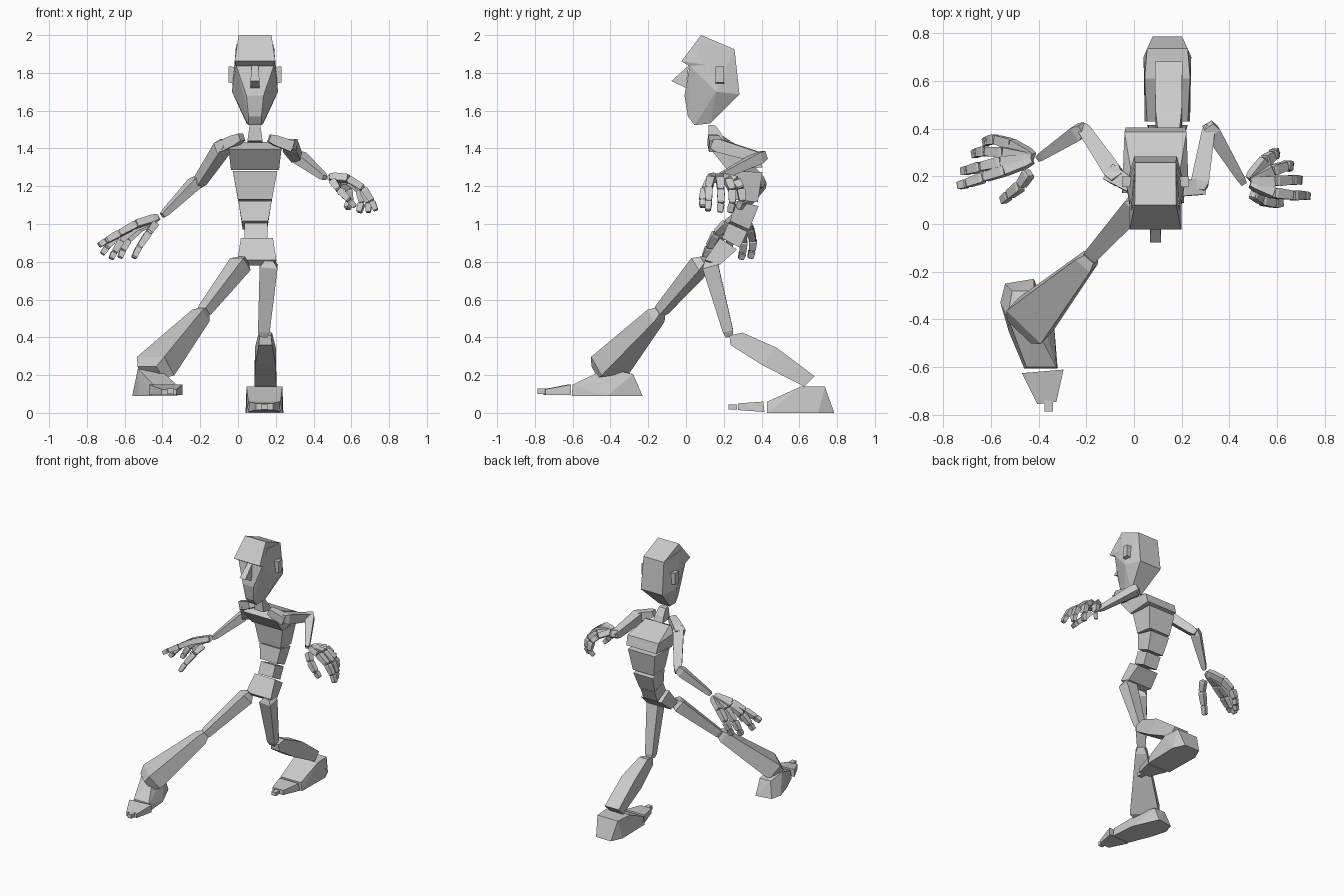
import bpy, bmesh
from mathutils import Vector as V

CX = 0.09  # body centre line


def hull(name, pts):
    me = bpy.data.meshes.new(name)
    bm = bmesh.new()
    for p in pts:
        bm.verts.new(p)
    r = bmesh.ops.convex_hull(bm, input=bm.verts)
    junk = [g for g in r["geom_interior"] if isinstance(g, bmesh.types.BMVert)]
    bmesh.ops.delete(bm, geom=junk, context='VERTS')
    bmesh.ops.dissolve_limit(bm, angle_limit=0.05, verts=bm.verts, edges=bm.edges)
    bmesh.ops.recalc_face_normals(bm, faces=bm.faces)
    bm.to_mesh(me)
    bm.free()
    ob = bpy.data.objects.new(name, me)
    bpy.context.collection.objects.link(ob)
    return ob


def sym(name, pts, cx=CX):
    """Hull of (half width, y, z) points mirrored about the centre line."""
    return hull(name, [(cx + s * w, y, z) for w, y, z in pts for s in (-1, 1)])


def limb(name, a, b, stations, up=(0, 0, 1)):
    """Tapered box from a to b; stations are (t, width, thickness)."""
    a, b = V(a), V(b)
    d = (b - a).normalized()
    side = d.cross(V(up)).normalized()
    top = side.cross(d)
    return hull(name, [a.lerp(b, t) + side * (i * w / 2) + top * (j * h / 2)
                       for t, w, h in stations for i in (-1, 1) for j in (-1, 1)])


# Head
sym("skull", [(.10, .02, 1.84), (.045, -.008, 1.68), (.034, .01, 1.57), (.034, .045, 1.523),
              (.045, .13, 1.533), (.122, .16, 1.70), (.09, .283, 1.687), (.085, .257, 1.925),
              (.10, .08, 1.95)])
sym("brow_cap", [(.087, .08, 2.0), (.108, -.024, 1.862), (.10, .02, 1.835), (.085, .257, 1.925),
                 (.108, .12, 1.84)])
sym("nose", [(.018, .015, 1.84), (.024, -.077, 1.757), (.024, 0, 1.72)])
for s, n in ((-1, "left"), (1, "right")):
    hull("ear_" + n, [(CX + s * x, y, z) for x, z0, z1 in ((.10, 1.74, 1.83), (.14, 1.75, 1.835))
                      for y in (.155, .2) for z in (z0, z1)])
sym("neck", [(.028, .12, 1.525), (.028, .155, 1.522), (.04, .12, 1.44), (.04, .21, 1.43),
             (.035, .19, 1.475)])

# Torso segments
sym("upper_chest", [(.14, .13, 1.395), (.10, .21, 1.435), (.13, .385, 1.37), (.125, .405, 1.30),
                    (.127, .22, 1.285)])
sym("lower_chest", [(.118, .235, 1.28), (.112, .405, 1.275), (.088, .38, 1.115), (.09, .25, 1.13)])
sym("abdomen", [(.088, .255, 1.122), (.08, .385, 1.095), (.065, .335, .97), (.07, .235, 1.015)])
sym("waist", [(.06, .225, 1.005), (.06, .325, .96), (.058, .285, .875), (.06, .19, .925)], .095)
sym("pelvis", [(.085, .18, .925), (.085, .27, .865), (.10, .18, .785), (.103, .10, .81),
               (.075, .13, .78)], .1)

# Arms
BONE = [(0, .05, .05), (.12, .075, .07), (.9, .055, .055), (1, .035, .035)]
FORE = [(0, .045, .045), (.12, .065, .06), (.9, .035, .035), (1, .025, .025)]
COLLAR = [(0, .05, .04), (.3, .06, .055), (1, .075, .06)]
ARMS = {
    "left": [(.02, .14, 1.46), (-.10, .215, 1.40), (-.065, .185, 1.43), (-.215, .405, 1.205),
             (-.21, .40, 1.235), (-.40, .275, 1.045)],
    "right": [(.165, .14, 1.455), (.285, .16, 1.41), (.27, .14, 1.425), (.315, .41, 1.345),
              (.31, .415, 1.365), (.46, .17, 1.245)],
}
for n, p in ARMS.items():
    limb("collar_bone_" + n, p[0], p[1], COLLAR)
    limb("upper_arm_" + n, p[2], p[3], BONE)
    limb("forearm_" + n, p[4], p[5], FORE)

# Hands: each digit is a chain of four joints
LEFT = {
    "index": [(-.54, .225, 1.0), (-.63, .195, .95), (-.70, .17, .91), (-.737, .16, .887)],
    "middle": [(-.555, .26, .99), (-.64, .24, .94), (-.695, .225, .875), (-.72, .22, .84)],
    "ring": [(-.545, .30, .98), (-.62, .305, .91), (-.655, .30, .85), (-.672, .29, .815)],
    "little": [(-.515, .335, .98), (-.58, .355, .915), (-.61, .35, .86), (-.625, .34, .82)],
    "thumb": [(-.44, .215, 1.0), (-.475, .16, .95), (-.525, .12, .875), (-.552, .097, .82)],
}
RIGHT = {
    "index": [(.585, .13, 1.24), (.665, .12, 1.19), (.71, .12, 1.12), (.73, .115, 1.07)],
    "middle": [(.59, .18, 1.24), (.66, .185, 1.18), (.69, .185, 1.11), (.69, .18, 1.06)],
    "ring": [(.58, .225, 1.23), (.64, .245, 1.18), (.655, .245, 1.11), (.64, .235, 1.06)],
    "little": [(.55, .265, 1.225), (.585, .29, 1.185), (.595, .30, 1.12), (.575, .28, 1.08)],
    "thumb": [(.50, .13, 1.23), (.535, .10, 1.18), (.59, .085, 1.125), (.62, .09, 1.09)],
}
for n, digits, wrist in (("left", LEFT, (-.41, .275, 1.04)), ("right", RIGHT, (.475, .175, 1.25))):
    out = V((-1 if n == "left" else 1, 0, .9))
    for d, chain in digits.items():
        if d != "thumb":  # palm bones fan out from the wrist
            start = V(wrist).lerp(V(chain[0]), .12)
            limb("palm_%s_%s" % (d, n), start, chain[0],
                 [(0, .03, .03), (.25, .042, .04), (1, .044, .038)], out)
        for k in range(3):
            w = (.044, .042, .036)[k]
            limb("%s_finger_%d_%s" % (d, k + 1, n), chain[k], chain[k + 1],
                 [(0, w * .8, w * .7), (.12, w, w * .9), (.9, w * .85, w * .75),
                  (1, w * .5, w * .5)], out)

# Thighs
THIGH = [(0, .045, .045), (.08, .095, .085), (.93, .062, .055), (1, .04, .04)]
limb("thigh_left", (.03, .10, .81), (-.19, -.145, .525), THIGH)
limb("thigh_right", (.165, .12, .81), (.135, .23, .405), THIGH, (0, 1, 0))

# Shins
limb("shin_left", (-.175, -.135, .54), (-.465, -.435, .215),
     [(0, .045, .045), (.08, .08, .08), (.9, .20, .125), (1, .14, .08)])
sym("shin_right", [(.03, .23, .41), (.035, .30, .425), (.055, .48, .345), (.058, .68, .195),
                   (.058, .625, .14), (.035, .235, .36), (.055, .40, .255)], .145)

# Front foot
sole = [(-.56, -.33), (-.54, -.25), (-.42, -.23), (-.335, -.42), (-.32, -.605), (-.46, -.605),
        (-.525, -.45)]
hull("foot_left", [(x, y, .09) for x, y in sole] +
     [(-.53, -.39, .235), (-.42, -.42, .235), (-.51, -.28, .205), (-.42, -.28, .205),
      (-.45, -.60, .15), (-.325, -.60, .15)])
hull("toes_left", [(x, y, z) for x, y, t in ((-.47, -.625, .15), (-.295, -.61, .15),
                                            (-.325, -.745, .125), (-.405, -.755, .125))
                   for z in (.095, t)])
hull("toe_tip_left", [(x, y, z) for x in (-.375, -.34) for y in (-.74, -.785)
                      for z in (.10, .13)])

# Back foot
FX = .14
sym("foot_right", [(.062, .785, 0), (.10, .70, 0), (.095, .43, 0), (.085, .43, .06),
                   (.095, .61, .14), (.085, .735, .14)], FX)
sym("toes_right", [(.085, .415, .005), (.08, .41, .06), (.045, .275, .015), (.045, .275, .05)], FX)
sym("toe_tip_right", [(.018, y, z) for y in (.225, .27) for z in (.018, .045)], FX)
